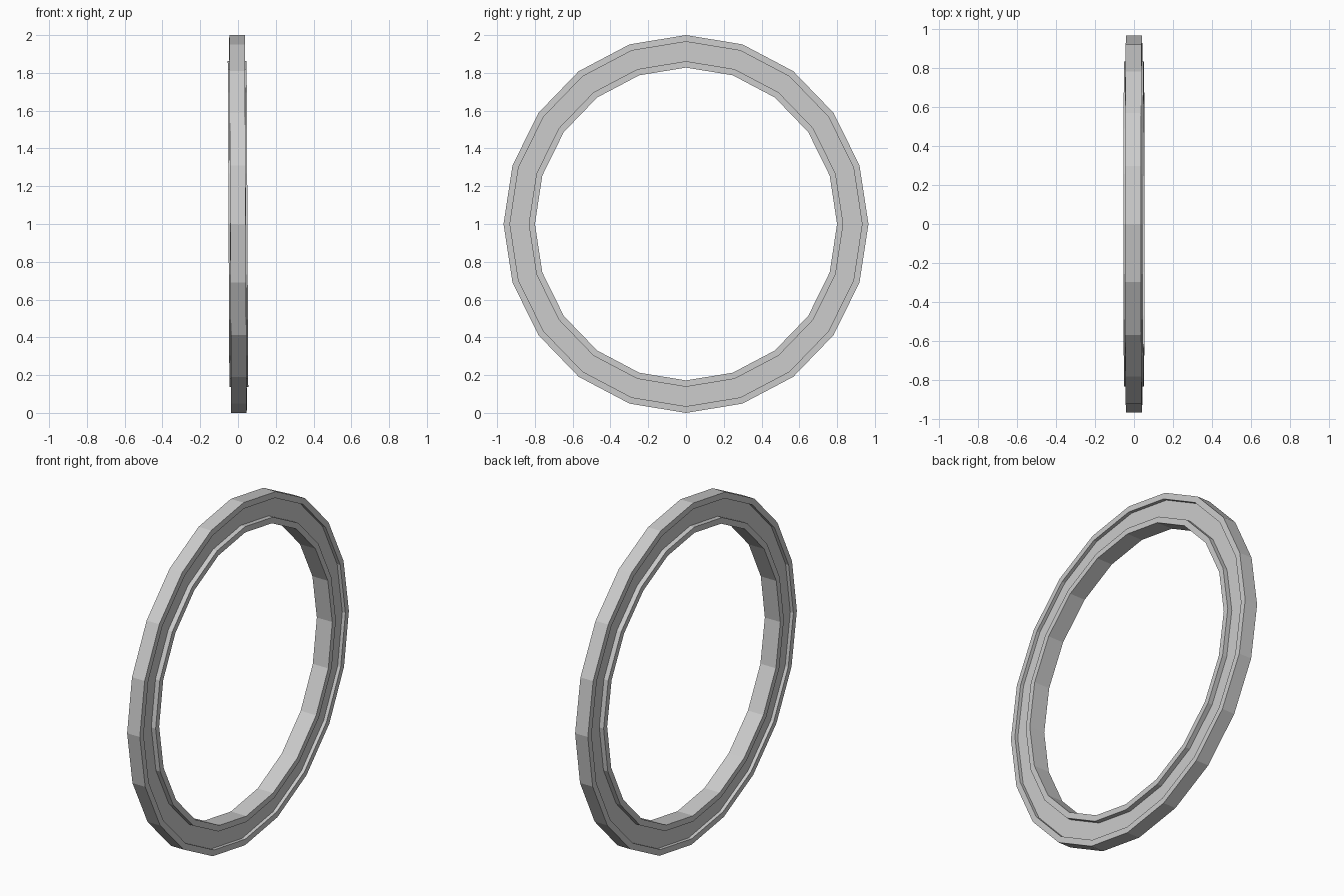
import bpy, bmesh, math

if "Cube" in bpy.data.objects:
    bpy.data.objects.remove(bpy.data.objects["Cube"])

# Closed ring cross-section as (radius, x): two raised lips with a groove on each side
HALF = [(1.0, 0.041), (0.965, 0.042), (0.965, 0.022), (0.862, 0.022),
        (0.862, 0.05), (0.828, 0.05)]
PROFILE = HALF + [(r, -x) for r, x in reversed(HALF)]
SIDES = 20
SQUASH = 0.966   # ring is slightly narrower than tall
TILT = -0.005    # tiny lean of the ring

# Sweep the section around the x axis
bm = bmesh.new()
rings = []
for i in range(SIDES):
    a = 2 * math.pi * i / SIDES
    ring = []
    for r, x in PROFILE:
        y, z = r * math.sin(a) * SQUASH, r * math.cos(a)
        ring.append(bm.verts.new((x + TILT * z, y, z + 1.0)))
    rings.append(ring)
n = len(PROFILE)
for i in range(SIDES):
    a, b = rings[i], rings[(i + 1) % SIDES]
    for j in range(n):
        k = (j + 1) % n
        bm.faces.new((a[j], a[k], b[k], b[j]))
bmesh.ops.recalc_face_normals(bm, faces=bm.faces)

mesh = bpy.data.meshes.new("grooved_ring")
bm.to_mesh(mesh)
bm.free()
obj = bpy.data.objects.new("grooved_ring", mesh)
bpy.context.collection.objects.link(obj)
